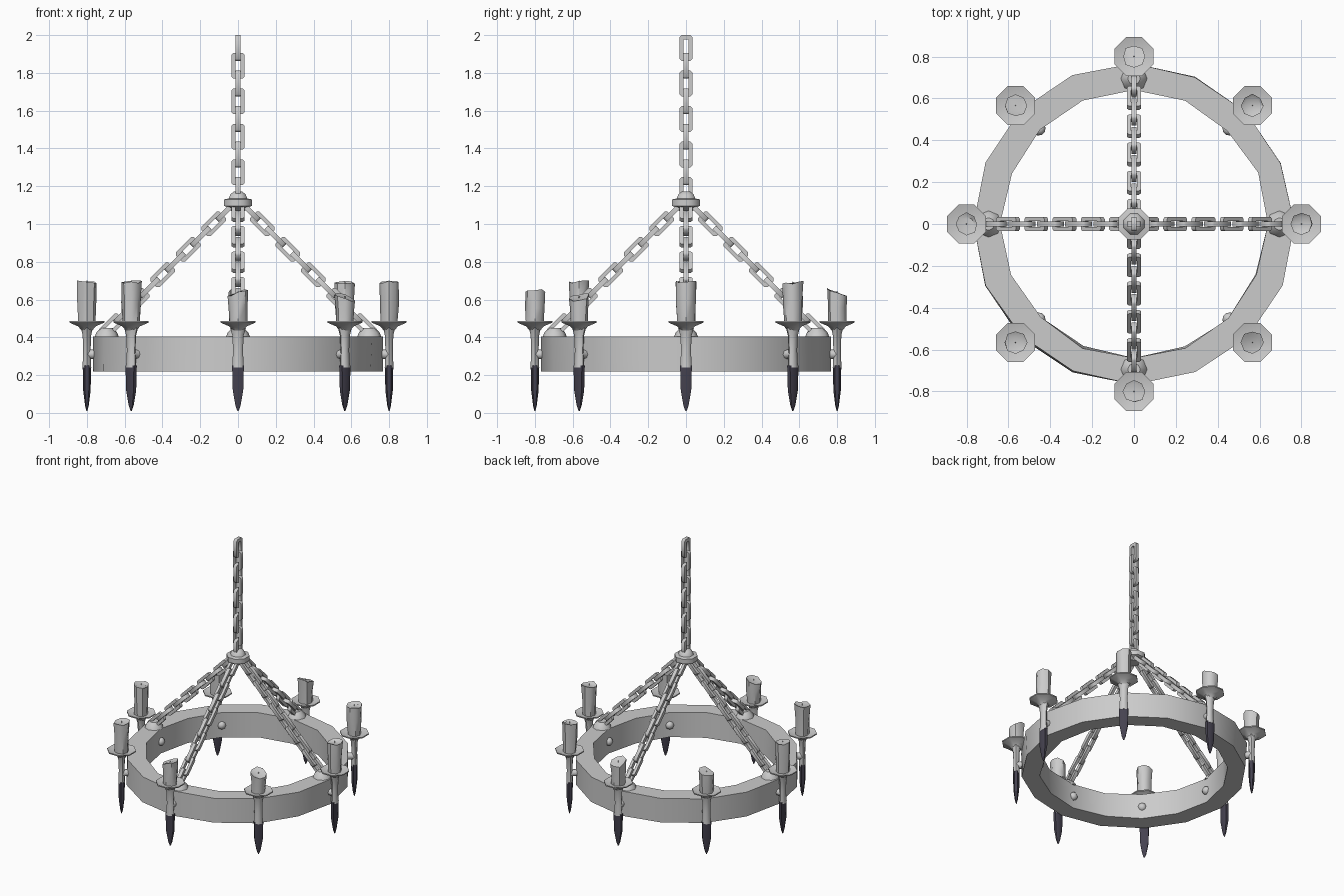
import bpy, bmesh, random
from math import pi, cos, sin, radians
from mathutils import Matrix, Vector

random.seed(4)
if "Cube" in bpy.data.objects:
    bpy.data.objects.remove(bpy.data.objects["Cube"])


def material(name, rgb):
    m = bpy.data.materials.new(name)
    m.use_nodes = True
    m.diffuse_color = (*rgb, 1)
    m.node_tree.nodes["Principled BSDF"].inputs["Base Color"].default_value = (*rgb, 1)
    return m


GREY = material("pale grey", (0.6, 0.6, 0.6))
DARK = material("dark iron", (0.06, 0.055, 0.08))
parts = []


def place(name, mesh, matrix):
    ob = bpy.data.objects.new(name, mesh)
    ob.matrix_world = matrix
    bpy.context.collection.objects.link(ob)
    parts.append(ob)
    return ob


def finish(bm, name, mat):
    bmesh.ops.recalc_face_normals(bm, faces=bm.faces)
    mesh = bpy.data.meshes.new(name)
    bm.to_mesh(mesh)
    bm.free()
    mesh.materials.append(mat)
    return mesh


def bridge(bm, a, b):
    n = len(a)
    for i in range(n):
        bm.faces.new((a[i], a[(i + 1) % n], b[(i + 1) % n], b[i]))


def lathe(name, profile, sides, mat, flatten=1.0):
    """Closed turned solid from (radius, height) pairs, bottom to top."""
    bm = bmesh.new()
    rings = []
    for r, z in profile:
        rings.append([bm.verts.new((r * flatten * cos(2 * pi * i / sides),
                                    r * sin(2 * pi * i / sides), z)) for i in range(sides)])
    for a, b in zip(rings, rings[1:]):
        bridge(bm, a, b)
    bm.faces.new(rings[0])
    bm.faces.new(rings[-1])
    return finish(bm, name, mat)


def move(x, y, z):
    return Matrix.Translation((x, y, z))


def turn(deg, axis="Z"):
    return Matrix.Rotation(radians(deg), 4, axis)


# Hand-forged ring, slightly uneven
def hoop(radius, z, n=16):
    pts = []
    for i in range(n):
        a = 2 * pi * i / n
        r = radius + (random.uniform(-0.012, 0.004) if i % 4 else 0)
        pts.append((r * cos(a), r * sin(a), z))
    return pts


bm = bmesh.new()
loops = [[bm.verts.new(p) for p in hoop(r, z)]
         for r, z in ((0.767, 0.22), (0.767, 0.405), (0.64, 0.405), (0.64, 0.22))]
for i in range(4):
    bridge(bm, loops[i], loops[(i + 1) % 4])
place("ring", finish(bm, "ring", GREY), Matrix())


# Chain link: chamfered rectangular frame
def link_mesh():
    bm = bmesh.new()

    def outline(w, h, c, y):
        corners = ((w, h - c), (w - c, h), (c - w, h), (-w, h - c),
                   (-w, c - h), (c - w, -h), (w - c, -h), (w, c - h))
        return [bm.verts.new((x, y, z)) for x, z in corners]

    t = 0.013
    frame = [outline(0.034, 0.068, 0.01, -t), outline(0.034, 0.068, 0.01, t),
             outline(0.014, 0.046, 0.006, t), outline(0.014, 0.046, 0.006, -t)]
    for i in range(4):
        bridge(bm, frame[i], frame[(i + 1) % 4])
    return finish(bm, "chain_link", GREY)


link = link_mesh()
for k in range(9):
    place("main_chain_link", link, move(0, 0, 1.18 + 0.094 * k) @ turn(0 if k % 2 else 90))

# Four sloping chains with their mounts on the ring
mount = lathe("chain_mount", [(0.065, 0.40), (0.055, 0.425), (0.03, 0.45)], 8, GREY)
for side in range(4):
    spin = turn(90 * side)
    place("chain_mount", mount, spin @ move(0.695, 0, 0))
    for k in range(10):
        x = 0.062 + 0.0675 * k
        place("side_chain_link", link,
              spin @ move(x, 0, 1.13 - x) @ turn(135, "Y") @ turn(0 if k % 2 else 90))

# Hub where the chains meet
place("hub", lathe("hub", [(0.04, 1.07), (0.06, 1.09), (0.08, 1.095), (0.08, 1.13),
                           (0.053, 1.135), (0.045, 1.155), (0.025, 1.172)], 8, GREY), turn(22.5))

# Shared candle holder pieces
dish = lathe("drip_dish", [(0.03, 0.435), (0.05, 0.458), (0.1, 0.478), (0.1, 0.486),
                           (0.055, 0.474)], 8, GREY)
stem = lathe("stem", [(0.031, 0.24), (0.026, 0.33), (0.03, 0.41), (0.042, 0.45)], 8, GREY, 0.75)
spike = lathe("spike", [(0.004, 0.01), (0.016, 0.04), (0.032, 0.12), (0.036, 0.25),
                        (0.026, 0.252)], 6, DARK, 0.62)
bolt = lathe("bolt", [(0.025, 0), (0.025, 0.14), (0.032, 0.15), (0.027, 0.17),
                      (0.012, 0.182)], 8, GREY)


def candle_mesh(height, slope):
    """Worn candle with a slanted, uneven, slightly sunken top."""
    bm = bmesh.new()
    n = 8
    rings = []
    for r, t in ((0.046, 0), (0.05, 0.5), (0.053, 1), (0.036, 0.97)):
        ring = []
        for i in range(n):
            a = 2 * pi * i / n
            p = Vector((cos(a), sin(a), 0)) * r * random.uniform(0.94, 1.07)
            worn = slope.dot(p) + random.uniform(-0.008, 0.004)
            p.z = 0.472 + t * (height - 0.472) + (worn if t > 0.6 else 0)
            ring.append(bm.verts.new(p))
        rings.append(ring)
    for a, b in zip(rings, rings[1:]):
        bridge(bm, a, b)
    bm.faces.new(rings[0])
    bm.faces.new(rings[-1])
    return finish(bm, "candle", GREY)


# Eight candle arms, anticlockwise from the left: top height and slant of each candle
candles = [(0.695, 0.05, 0), (0.69, 0, 0.1), (0.64, 0, -0.35), (0.625, 0.3, 0),
           (0.695, -0.05, 0), (0.695, 0.05, 0.05), (0.638, 0.35, 0), (0.615, -0.3, 0.2)]
wick = lathe("wick", [(0.004, -0.01), (0.002, 0.012)], 4, GREY)
for i, (height, sx, sy) in enumerate(candles):
    spin = turn(45 * i)
    arm = spin @ move(0.8, 0, 0)
    place("drip_dish", dish, arm @ turn(22.5))
    place("stem", stem, arm)
    place("spike", spike, arm)
    place("bolt", bolt, spin @ move(0.795, 0, 0.31) @ turn(-90, "Y"))
    spot = move(*arm.translation)
    place("candle", candle_mesh(height, Vector((sx, sy, 0))), spot)
    place("wick", wick, spot @ move(0, 0, height - 0.007))

# Smooth the rounded surfaces, keep the edges crisp
bpy.ops.object.select_all(action="DESELECT")
for ob in parts:
    ob.select_set(True)
bpy.context.view_layer.objects.active = parts[0]
bpy.ops.object.shade_smooth_by_angle(angle=radians(46))
